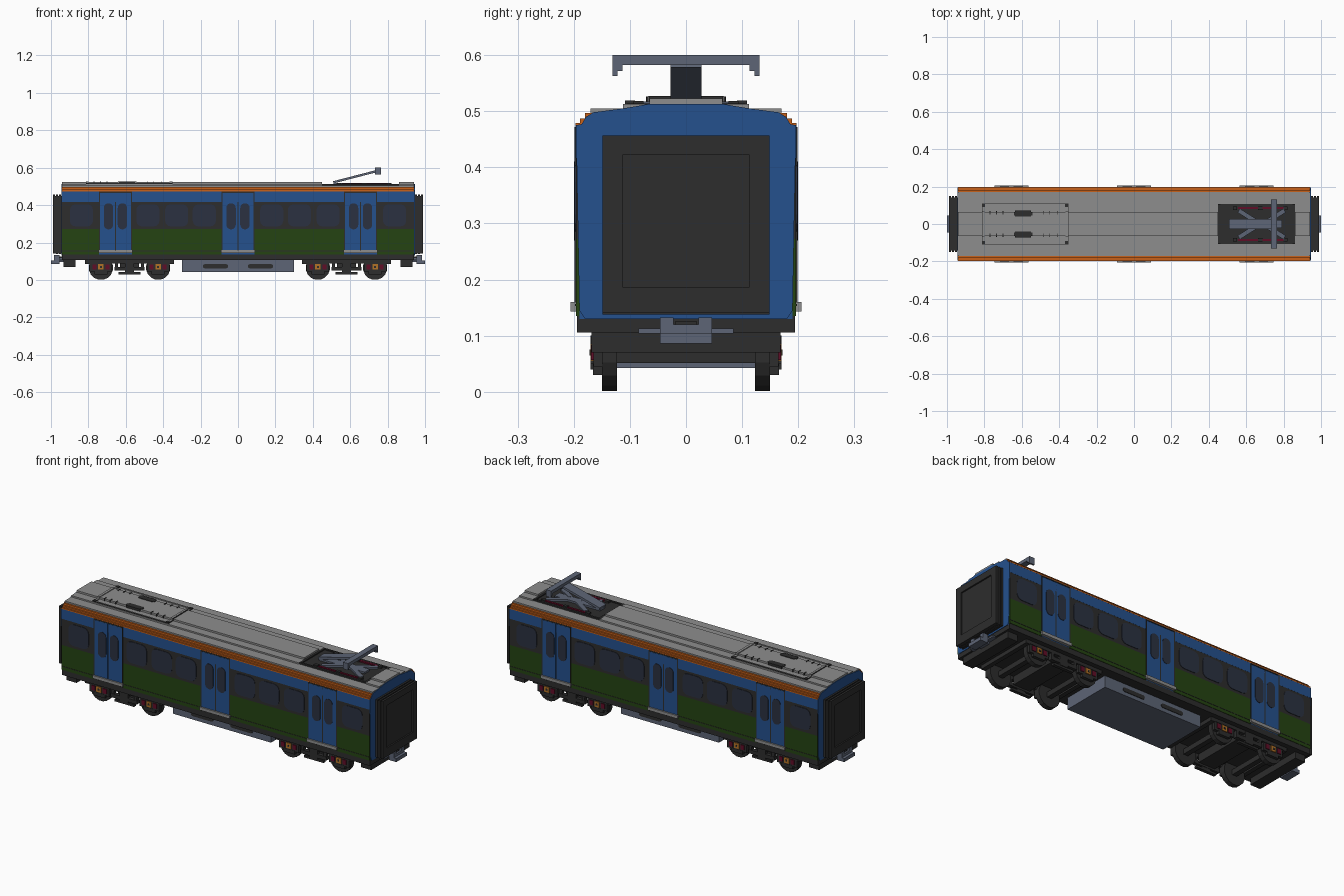
import bpy, bmesh, math
from mathutils import Vector

if "Cube" in bpy.data.objects:
    bpy.data.objects.remove(bpy.data.objects["Cube"])


def material(name, r, g, b):
    m = bpy.data.materials.new(name)
    m.use_nodes = True
    m.diffuse_color = (r, g, b, 1)
    bsdf = next(n for n in m.node_tree.nodes if n.type == 'BSDF_PRINCIPLED')
    bsdf.inputs["Base Color"].default_value = (r, g, b, 1)
    return m


BLUE = material("blue", 0.018, 0.082, 0.27)
GREEN = material("green", 0.018, 0.056, 0.006)
ORANGE = material("orange", 0.58, 0.12, 0.01)
GREY = material("roof grey", 0.27, 0.27, 0.27)
SLATE = material("slate grey", 0.11, 0.13, 0.18)
DARK = material("charcoal", 0.026, 0.026, 0.026)
GLASS = material("dark glass", 0.024, 0.031, 0.052)
RED = material("dark red", 0.12, 0.004, 0.02)
AMBER = material("amber", 0.45, 0.17, 0.02)


def finish(name, bm, mat):
    bmesh.ops.recalc_face_normals(bm, faces=bm.faces)
    me = bpy.data.meshes.new(name)
    bm.to_mesh(me)
    bm.free()
    me.materials.append(mat)
    ob = bpy.data.objects.new(name, me)
    bpy.context.collection.objects.link(ob)
    return ob


def mirrored(spans, axis):
    """Add a copy of every box on the other side of the x (0) or y (1) axis."""
    out = list(spans)
    for s in spans:
        t = list(s)
        t[2 * axis], t[2 * axis + 1] = -s[2 * axis + 1], -s[2 * axis]
        out.append(tuple(t))
    return out


def boxes(name, mat, spans, mirror=""):
    """Boxes given as (x0, x1, y0, y1, z0, z1)."""
    for axis in mirror:
        spans = mirrored(spans, "xy".index(axis))
    bm = bmesh.new()
    for x0, x1, y0, y1, z0, z1 in spans:
        vs = bmesh.ops.create_cube(bm, size=1)["verts"]
        for v in vs:
            v.co = (x0 + (v.co.x + .5) * (x1 - x0), y0 + (v.co.y + .5) * (y1 - y0),
                    z0 + (v.co.z + .5) * (z1 - z0))
    return finish(name, bm, mat)


def prisms(name, mat, outlines, d0, d1, axis="y"):
    """Extrude outlines between d0 and d1 along an axis, on both sides."""
    bm = bmesh.new()
    for pts in outlines:
        for s in (-1, 1):
            def put(p, d):
                return (p[0], s * d, p[1]) if axis == "y" else (s * d, p[0], p[1])
            a = [bm.verts.new(put(p, d0)) for p in pts]
            b = [bm.verts.new(put(p, d1)) for p in pts]
            bm.faces.new(a)
            bm.faces.new(b)
            for i in range(len(pts)):
                j = (i + 1) % len(pts)
                bm.faces.new((a[i], a[j], b[j], b[i]))
    return finish(name, bm, mat)


def rounded(cx, cz, w, h, c, steps=3):
    """Rectangle outline with rounded corners."""
    pts = []
    for k, (sx, sz) in enumerate(((1, 1), (-1, 1), (-1, -1), (1, -1))):
        for i in range(steps + 1):
            t = math.pi / 2 * (k + i / steps)
            pts.append((cx + sx * (w / 2 - c) + c * math.cos(t),
                        cz + sz * (h / 2 - c) + c * math.sin(t)))
    return pts


def circle(cx, cz, r, n=16):
    return [(cx + r * math.cos(2 * math.pi * (i + .5) / n),
             cz + r * math.sin(2 * math.pi * (i + .5) / n)) for i in range(n)]


def bars(name, mat, segments, width, thick):
    """Flat bars running between pairs of points."""
    bm = bmesh.new()
    for p, q in segments:
        p, q = Vector(p), Vector(q)
        rot = (q - p).to_track_quat('X', 'Z')
        for v in bmesh.ops.create_cube(bm, size=1)["verts"]:
            local = Vector((v.co.x * (q - p).length, v.co.y * width, v.co.z * thick))
            v.co = (p + q) / 2 + rot @ local
    return finish(name, bm, mat)


# Body shell
L = 0.942
DOORS = (-0.655, 0, 0.655)
DW = 0.088
boxes("body_core", BLUE, [(-L, L, -.19, .19, .13, .475)])
half = [(.18, .13), (.19, .145), (.196, .475), (.186, .477), (.178, .49),
        (.165, .498), (.112, .505), (.065, .513)]
prisms("end_wall", BLUE, [half + [(-y, z) for y, z in reversed(half)]], L - .012, L + .003, "x")
gaps = [(-L, DOORS[0] - DW), (DOORS[0] + DW, -DW), (DW, DOORS[2] - DW), (DOORS[2] + DW, L)]
boxes("lower_side_panel", GREEN, [(a, b, .189, .196, .135, .272) for a, b in gaps], "y")
boxes("window_band", DARK, [(a, b, .189, .196, .272, .417) for a, b in gaps], "y")
boxes("upper_side_panel", BLUE, [(-L, L, .189, .1965, .417, .475)], "y")
boxes("sill_line", DARK, [(a, b, .195, .1975, .153, .156) for a, b in gaps], "y")
WINDOWS = [s * x for x in (.18, .328, .482, .837) for s in (-1, 1)]
prisms("side_window", GLASS, [rounded(x, .345, .124, .118, .03) for x in WINDOWS], .195, .1985)

# Doors: leaves, frames, oval windows and steps
boxes("door_leaf", BLUE, [(d + s * .044 - .041, d + s * .044 + .041, .189, .198, .16, .465)
                          for d in DOORS for s in (-1, 1)], "y")
frame = []
for d in DOORS:
    frame += [(d - .004, d + .004, .189, .1965, .155, .47), (d - DW, d + DW, .189, .199, .466, .472)]
    frame += [(d + s * .0865 - .0025, d + s * .0865 + .0025, .189, .199, .155, .47) for s in (-1, 1)]
boxes("door_frame", DARK, frame, "y")
prisms("door_window", GLASS, [rounded(d + s * .037, .34, .05, .14, .025, 5)
                              for d in DOORS for s in (-1, 1)], .197, .2)
boxes("door_step", GREY, [(d - .092, d + .092, .185, .206, .143, .16) for d in DOORS], "y")

# Roof: orange cant rail, then stepped grey layers with a pantograph well
boxes("cant_rail", ORANGE, [(-L, L, .165, .197, .472, .479), (-L, L, .165, .189, .479, .487),
                            (-L, L, .165, .18, .487, .497)], "y")
boxes("roof_base", GREY, [(-L, L, -.17, .17, .475, .505)])
W0, W1 = .45, .86
boxes("roof_layers", GREY, [(a, b, -w, w, .50, z) for a, b in ((-L, W0), (W1, L))
                            for w, z in ((.112, .513), (.065, .523))])
boxes("roof_hatch_edge", GREY, [(x - .006, x + .006, -w, w, .505, z) for x in (-.805, -.36)
                                for w, z in ((.106, .517), (.068, .527))]
      + [(-.81, -.355, s * .103 - .003, s * .103 + .003, .505, .517) for s in (-1, 1)])
boxes("hatch_line", DARK, [(x - .002, x + .002, -w, w, .51, z) for x in (-.812, -.352)
                           for w, z in ((.106, .516), (.066, .526))]
      + [(-.81, -.355, s * .107 - .0015, s * .107 + .0015, .51, .516) for s in (-1, 1)]
      + [(x - .009, x + .009, s * .1 - .009, s * .1 + .009, .51, .519)
         for x in (-.805, -.36) for s in (-1, 1)])
boxes("roof_vent", DARK, [(-.635, -.55, .039, .071, .51, .526), (-.642, -.543, .046, .064, .51, .526)]
      + [(x - .002, x + .002, .05, .07, .51, .526) for x in (-.77, -.735, -.7, -.485, -.45, -.41)], "y")

# Pantograph well, insulators, frame and arm
boxes("pantograph_well", DARK, [(W0, W1, -.108, .108, .50, .508), (W0, W0 + .012, -.106, .106, .50, .514),
                                (W1 - .012, W1, -.106, .106, .50, .514),
                                (W0, W1, .097, .108, .50, .513), (W0, W1, -.108, -.097, .50, .513)])
boxes("insulator", RED, [(.555, .80, .08, .092, .505, .515)], "y")
boxes("insulator_mount", DARK, [(x - .012, x + .012, .076, .094, .505, .518)
                                for x in (.54, .675, .81)], "y")
bars("pantograph_linkage", SLATE, [((x0, s * .072, .512), (x1, s * .015, .514))
                                   for x0, x1 in ((.56, .65), (.805, .715)) for s in (-1, 1)], .024, .01)
boxes("pantograph_base", SLATE, [(.51, .79, -.022, .022, .506, .518)])
bars("pantograph_arm", SLATE, [((.51, 0, .522), (.75, 0, .584))], .055, .012)
boxes("pantograph_head", SLATE, [(.733, .765, -.131, .131, .582, .6)])
boxes("pantograph_horn", SLATE, [(.733, .765, .113, .131, .572, .584),
                                 (.733, .765, .122, .131, .563, .584)], "y")

# Gangway bellows at both ends: ribs, rim and recessed door
boxes("gangway", DARK, [(L, .982, -.142, .142, .14, .45)]
      + [(x, x + .01, -.149, .149, .138, .457) for x in (.946, .962)], "x")
boxes("gangway_rim", DARK, [(.978, .99, .113, .149, .14, .457), (.978, .99, -.149, -.113, .14, .457),
                            (.978, .99, -.113, .113, .14, .187),
                            (.978, .99, -.113, .113, .422, .457)], "x")

# Underframe, end skirts and couplers
boxes("underframe", DARK, [(-L, L, -.194, .194, .106, .136)])
boxes("end_skirt", DARK, [(.87, .932, -.168, .168, .07, .13)], "x")
boxes("coupler", SLATE, [(.93, .985, -.03, .03, .095, .12), (.955, 1.0, -.046, .046, .086, .105),
                         (.955, .985, .022, .046, .105, .132), (.955, .985, -.046, -.022, .105, .132),
                         (.93, .955, -.085, .085, .104, .113)], "x")
boxes("coupler_socket", DARK, [(.94, .975, -.02, .02, .105, .125)], "x")

# Equipment box with side slots
boxes("equipment_box", SLATE, [(-.3, .3, -.14, .14, .042, .108)])
prisms("equipment_slot", DARK, [rounded(s * .12, .073, .135, .022, .01) for s in (-1, 1)], .138, .143)

# Bogies: wheels, axles, side frames and axle boxes
BOGIES = (-.58, .58)
AXLES = [b + s * .153 for b in BOGIES for s in (-1, 1)]
prisms("wheel", DARK, [circle(x, .065, .065) for x in AXLES], .123, .15)
boxes("axle", DARK, [(x - .014, x + .014, -.125, .125, .051, .079) for x in AXLES])
side = []
for b in BOGIES:
    side += [(b - .215, b + .215, .148, .168, .088, .106), (b - .08, b + .08, .148, .17, .05, .07),
             (b - .06, b + .06, .148, .166, .03, .042), (b - .025, b + .025, .15, .17, .04, .1)]
    for s in (-1, 1):
        c = b + s * .153
        side += [(c - .06, c + .06, .148, .165, .045, .092), (c - .035, c + .035, .148, .166, .03, .05),
                 (b + s * .07 - .008, b + s * .07 + .008, .148, .168, .05, .1)]
boxes("bogie_side_frame", DARK, side, "y")
boxes("bogie_crossbeam", DARK, [(b - .05, b + .05, -.15, .15, .06, .11) for b in BOGIES]
      + [(b + s * .225 - .012, b + s * .225 + .012, -.168, .168, .085, .108)
         for b in BOGIES for s in (-1, 1)])
boxes("bogie_spring", RED, [(x + s * .035 - .011, x + s * .035 + .011, .16, .169, .057, .083)
                            for x in AXLES for s in (-1, 1)], "y")
boxes("axle_box", AMBER, [(x - .015, x + .015, .16, .17, .055, .085) for x in AXLES], "y")
boxes("axle_cap", DARK, [(x - .005, x + .005, .168, .172, .065, .075) for x in AXLES], "y")
